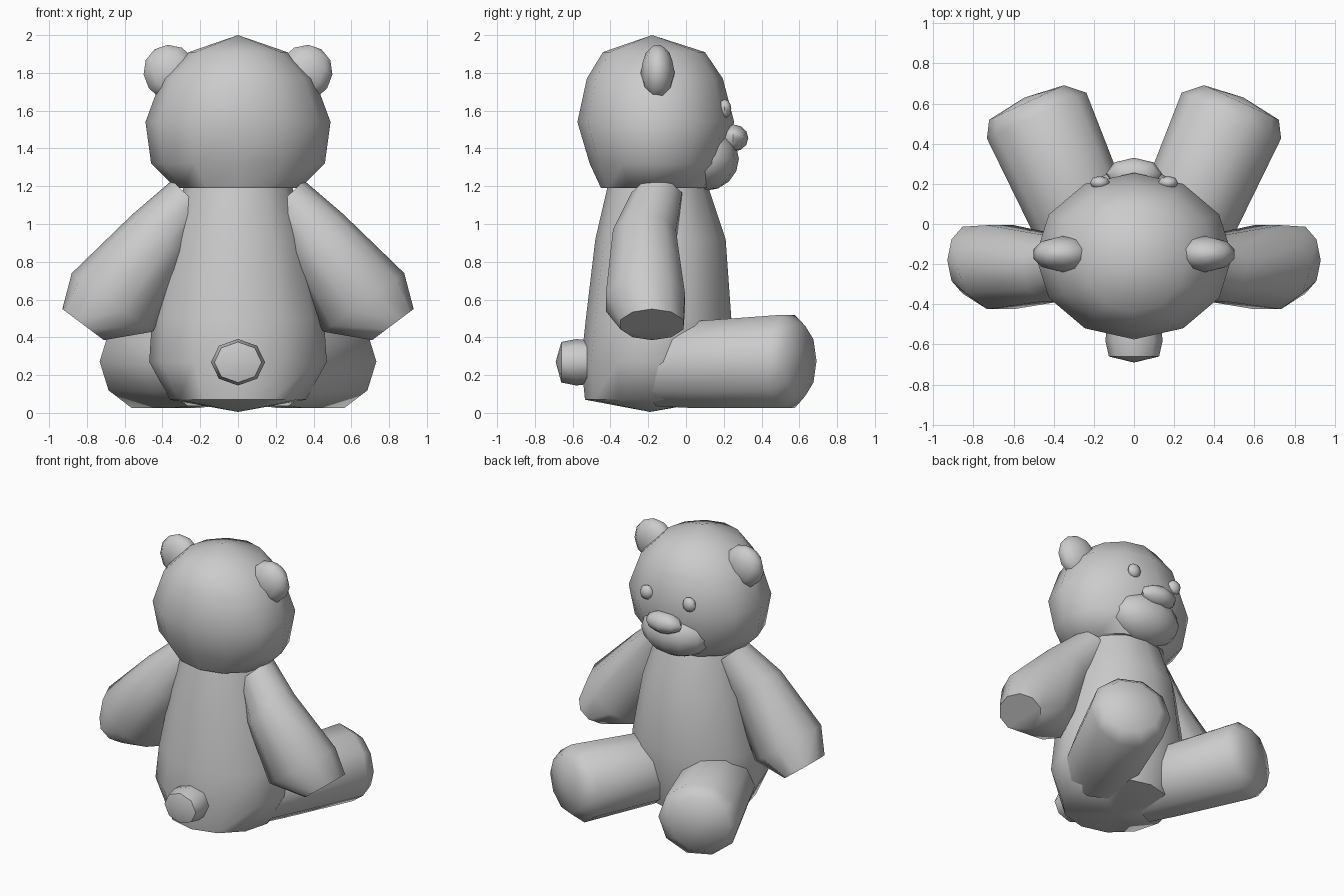
import bpy, bmesh, math
from mathutils import Vector, Matrix

if "Cube" in bpy.data.objects:
    bpy.data.objects.remove(bpy.data.objects["Cube"])


def finish(name, bm, mirror=False):
    bmesh.ops.recalc_face_normals(bm, faces=bm.faces)
    me = bpy.data.meshes.new(name)
    bm.to_mesh(me)
    bm.free()
    ob = bpy.data.objects.new(name, me)
    bpy.context.collection.objects.link(ob)
    if mirror:
        ob.modifiers.new("Mirror", 'MIRROR').use_mirror_merge = False
    bpy.ops.object.select_all(action='DESELECT')
    ob.select_set(True)
    bpy.context.view_layer.objects.active = ob
    bpy.ops.object.shade_smooth_by_angle(angle=math.radians(55))
    return ob


def loft(name, rings, sides, start=None, end=None, mirror=False):
    """Skin rings of (centre, u half-axis, v half-axis); optional pole points."""
    bm = bmesh.new()
    loops = []
    for c, u, v in rings:
        c, u, v = Vector(c), Vector(u), Vector(v)
        loops.append([bm.verts.new(c + u * math.cos(a) + v * math.sin(a))
                      for a in (2 * math.pi * i / sides for i in range(sides))])
    for a, b in zip(loops, loops[1:]):
        for i in range(sides):
            j = (i + 1) % sides
            bm.faces.new((a[i], a[j], b[j], b[i]))
    for loop, pole in ((loops[0], start), (loops[-1], end)):
        if pole is None:
            bm.faces.new(loop)
        else:
            p = bm.verts.new(pole)
            for i in range(sides):
                bm.faces.new((loop[i], loop[(i + 1) % sides], p))
    return finish(name, bm, mirror)


def upright(name, profile, bottom=None, top=None):
    """Vertical loft from (z, centre y, x radius, y radius)."""
    return loft(name, [((0, y, z), (rx, 0, 0), (0, ry, 0)) for z, y, rx, ry in profile],
                12, bottom, top)


def ellipsoid(name, centre, radii, segs=8, rings=6, rot=None, mirror=False):
    bm = bmesh.new()
    m = Matrix.Translation(centre) @ (rot or Matrix()) @ Matrix.Diagonal((*radii, 1))
    bmesh.ops.create_uvsphere(bm, u_segments=segs, v_segments=rings, radius=1, matrix=m)
    return finish(name, bm, mirror)


# Torso and head
upright("body", [(0.07, -0.18, 0.36, 0.355), (0.27, -0.165, 0.47, 0.39),
                 (0.50, -0.145, 0.455, 0.385), (0.92, -0.135, 0.37, 0.345),
                 (1.22, -0.15, 0.28, 0.26)], bottom=(0, -0.19, 0.005))
upright("head", [(1.19, -0.16, 0.33, 0.29), (1.32, -0.16, 0.46, 0.35),
                 (1.54, -0.16, 0.49, 0.415), (1.77, -0.165, 0.405, 0.36),
                 (1.91, -0.17, 0.26, 0.27)], top=(0, -0.18, 2.0))

# Face
ellipsoid("muzzle", (0, 0.10, 1.345), (0.26, 0.18, 0.17), 12, 8)
ellipsoid("nose", (0, 0.25, 1.455), (0.14, 0.08, 0.072))
ellipsoid("eye", (0.17, 0.205, 1.61), (0.05, 0.035, 0.05), mirror=True)
ellipsoid("ear", (0.355, -0.15, 1.80), (0.15, 0.09, 0.152), 10, 6,
          Matrix.Rotation(math.radians(35), 4, 'Y'), True)

# Arms widen from the shoulder to a blunt paw
arm = []
for outer, inner, y, ry in (((0.35, 1.23), (0.16, 1.05), -0.155, 0.14),
                            ((0.56, 1.05), (0.27, 0.82), -0.22, 0.175),
                            ((0.88, 0.74), (0.45, 0.43), -0.215, 0.22),
                            ((0.93, 0.55), (0.71, 0.385), -0.18, 0.175)):
    o, i = Vector((outer[0], 0, outer[1])), Vector((inner[0], 0, inner[1]))
    arm.append(((o + i) / 2 + Vector((0, y, 0)), (o - i) / 2, (0, ry, 0)))
loft("arm", arm, 10, mirror=True)

# Legs splay forward and end in a rounded sole
side = Vector((0.91, -0.42, 0))
leg = [((x, y, z), side * r, (0, 0, rz)) for x, y, z, r, rz in (
    (0.20, -0.13, 0.24, 0.23, 0.215), (0.27, 0.05, 0.255, 0.25, 0.24),
    (0.485, 0.54, 0.272, 0.272, 0.26), (0.535, 0.605, 0.275, 0.205, 0.195))]
loft("leg", leg, 10, end=(0.545, 0.63, 0.275), mirror=True)

# Tail
loft("tail", [((0, y, 0.268), (r, 0, 0), (0, 0, r * 0.86)) for y, r in (
    (-0.48, 0.13), (-0.58, 0.143), (-0.66, 0.125))], 8, end=(0, -0.69, 0.27))
